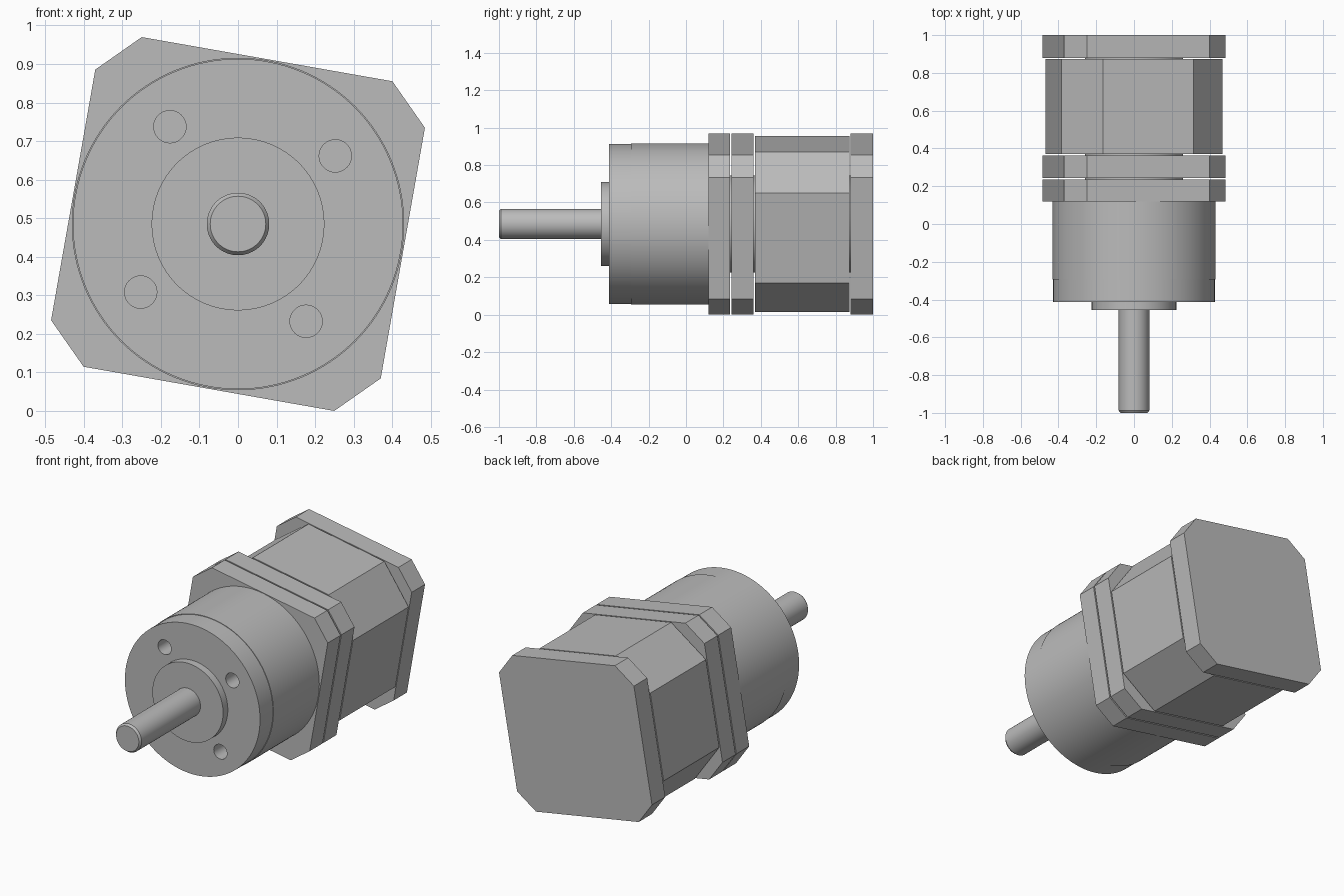
import bpy, bmesh, math

cube = bpy.data.objects.get("Cube")
if cube:
    bpy.data.objects.remove(cube, do_unlink=True)

AXIS_Z = 0.485            # height of the shaft axis
TILT = math.radians(10)   # the square housing is turned about the axis

steel = bpy.data.materials.new("grey metal")
steel.use_nodes = True
GREY = (0.5, 0.5, 0.5, 1.0)
steel.diffuse_color = GREY
steel.node_tree.nodes["Principled BSDF"].inputs["Base Color"].default_value = GREY


def circle(r, n=96, cx=0.0, cz=0.0):
    return [(cx + r * math.cos(2 * math.pi * i / n),
             cz + r * math.sin(2 * math.pi * i / n)) for i in range(n)]


def turned(x, z):
    c, s = math.cos(TILT), math.sin(TILT)
    return (x * c + z * s, -x * s + z * c)


def chamfered_square(half, cut):
    k = half - cut
    pts = [(-k, half), (k, half), (half, k), (half, -k),
           (k, -half), (-k, -half), (-half, -k), (-half, k)]
    return [turned(*p) for p in pts]


def add_loft(bm, sections):
    """Join outlines placed along y and close both ends."""
    rings = [[bm.verts.new((x, y, z + AXIS_Z)) for x, z in outline]
             for outline, y in sections]
    for a, b in zip(rings, rings[1:]):
        n = len(a)
        for i in range(n):
            j = (i + 1) % n
            bm.faces.new((a[i], a[j], b[j], b[i]))
    bm.faces.new(rings[0])
    bm.faces.new(rings[-1])


def make_part(name, *lofts, smooth=False):
    bm = bmesh.new()
    for sections in lofts:
        add_loft(bm, sections)
    bmesh.ops.recalc_face_normals(bm, faces=bm.faces)
    mesh = bpy.data.meshes.new(name)
    bm.to_mesh(mesh)
    bm.free()
    mesh.materials.append(steel)
    obj = bpy.data.objects.new(name, mesh)
    bpy.context.collection.objects.link(obj)
    if smooth:
        shade(obj)
    return obj


def shade(obj):
    bpy.ops.object.select_all(action='DESELECT')
    obj.select_set(True)
    bpy.context.view_layer.objects.active = obj
    bpy.ops.object.shade_smooth_by_angle(angle=math.radians(30))


# Output shaft with a bevelled tip, and the pilot boss around it
make_part("output_shaft", [(circle(0.072, 64), -1.0), (circle(0.081, 64), -0.988),
                           (circle(0.081, 64), -0.44)], smooth=True)
make_part("pilot_boss", [(circle(0.224), -0.455), (circle(0.224), -0.40)], smooth=True)

# Round gearbox with a very slight step, drilled with four mounting holes
gearbox = make_part("gearbox", [(circle(0.428, 128), -0.412), (circle(0.428, 128), -0.295),
                                (circle(0.431, 128), -0.295), (circle(0.431, 128), 0.125)])
bores = []
for k in range(4):
    a = math.radians(35 + 90 * k)
    hole = circle(0.042, 32, 0.308 * math.cos(a), 0.308 * math.sin(a))
    bores.append([(hole, -0.5), (hole, -0.295 + 0.01)])
cutter = make_part("hole_cutter", *bores)
cutter.hide_render = True
mod = gearbox.modifiers.new("holes", 'BOOLEAN')
mod.operation = 'DIFFERENCE'
mod.solver = 'EXACT'
mod.object = cutter
bpy.ops.object.select_all(action='DESELECT')
gearbox.select_set(True)
bpy.context.view_layer.objects.active = gearbox
bpy.ops.object.modifier_apply(modifier=mod.name)
bpy.data.objects.remove(cutter, do_unlink=True)
shade(gearbox)

# Square end plates
plate = chamfered_square(0.434, 0.104)
for name, y0, y1 in (("gearbox_flange", 0.12, 0.236),
                     ("motor_front_plate", 0.244, 0.362),
                     ("motor_back_plate", 0.88, 1.0)):
    make_part(name, [(plate, y0), (plate, y1)])

# Motor body with larger corner cuts
body = chamfered_square(0.434, 0.19)
make_part("motor_body", [(body, 0.37), (body, 0.873)])

# Short round spacers bridging the thin gaps
for name, y in (("flange_spacer", 0.24), ("front_spacer", 0.366), ("back_spacer", 0.8765)):
    make_part(name, [(circle(0.26), y - 0.008), (circle(0.26), y + 0.008)], smooth=True)
